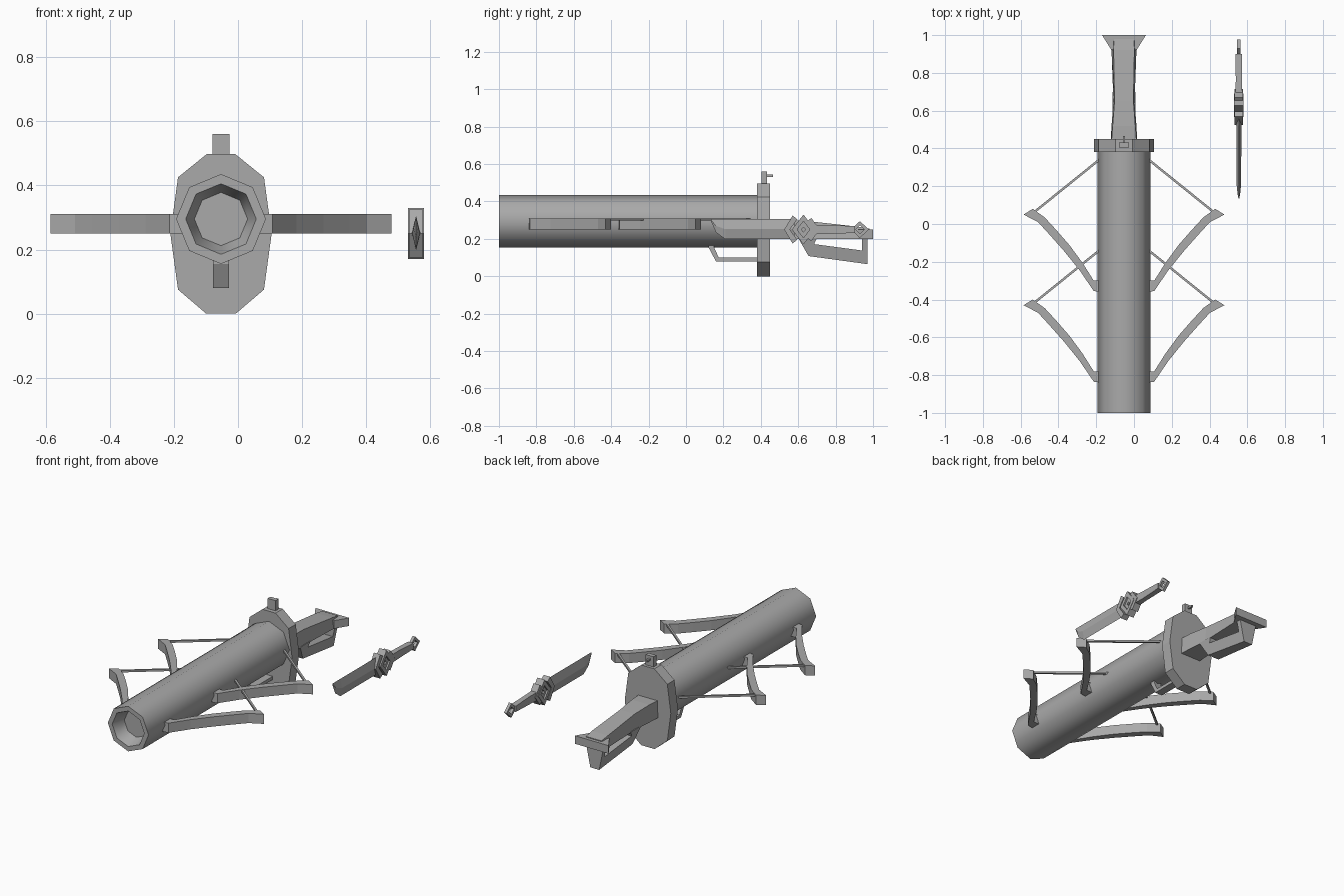
import bpy, bmesh, math
from mathutils import Vector

if "Cube" in bpy.data.objects:
    bpy.data.objects.remove(bpy.data.objects["Cube"])

CX, CZ = -0.053, 0.295          # barrel axis
KX, KZ = 0.555, 0.25            # knife axis

grey = bpy.data.materials.new("gunmetal grey")
grey.diffuse_color = (0.4, 0.4, 0.4, 1)
grey.use_nodes = True
grey.node_tree.nodes["Principled BSDF"].inputs["Base Color"].default_value = grey.diffuse_color


def finish(name, bm):
    bmesh.ops.recalc_face_normals(bm, faces=bm.faces[:])
    me = bpy.data.meshes.new(name)
    bm.to_mesh(me)
    bm.free()
    me.materials.append(grey)
    ob = bpy.data.objects.new(name, me)
    bpy.context.collection.objects.link(ob)
    return ob


def loft(name, rings):
    """Skin a list of equal-length point rings and cap both ends."""
    bm = bmesh.new()
    rows = [[bm.verts.new(p) for p in r] for r in rings]
    n = len(rows[0])
    for a, b in zip(rows, rows[1:]):
        for i in range(n):
            j = (i + 1) % n
            bm.faces.new((a[i], a[j], b[j], b[i]))
    bm.faces.new(rows[0])
    bm.faces.new(rows[-1])
    return finish(name, bm)


def side_plate(name, pts, x0, x1):
    return loft(name, [[(x, y, z) for y, z in pts] for x in (x0, x1)])


def box(name, x0, x1, y0, y1, z0, z1):
    return side_plate(name, [(y0, z0), (y1, z0), (y1, z1), (y0, z1)], x0, x1)


def diamond_ring(name, y, z, ry, rz, hole, x, hx):
    """Hollow diamond frame seen from the side."""
    bm = bmesh.new()
    d = [(1, 0), (0, 1), (-1, 0), (0, -1)]
    def ring(px, s):
        return [bm.verts.new((px, y + a * ry * s, z + b * rz * s)) for a, b in d]
    loops = [ring(x - hx, 1), ring(x + hx, 1), ring(x + hx, hole), ring(x - hx, hole)]
    for k in range(4):
        a, b = loops[k], loops[(k + 1) % 4]
        for i in range(4):
            j = (i + 1) % 4
            bm.faces.new((a[i], a[j], b[j], b[i]))
    return finish(name, bm)


# Eight-sided barrel with a shallow tapered muzzle recess
def octagon(r, y):
    return [(CX + r * math.sin(i * math.pi / 4), y, CZ + r * math.cos(i * math.pi / 4))
            for i in range(8)]


barrel = loft("barrel", [octagon(0.14, 0.40), octagon(0.14, -1.0),
                         octagon(0.11, -1.0), octagon(0.083, -0.92)])
barrel.select_set(True)
bpy.context.view_layer.objects.active = barrel
bpy.ops.object.shade_smooth_by_angle(angle=math.radians(50))
barrel.select_set(False)

# Breech flange
half = [(0.045, 0.497), (0.134, 0.425), (0.158, 0.25), (0.134, 0.075), (0.046, 0.0)]
outline = half + [(-x, z) for x, z in reversed(half)]
loft("breech_flange", [[(CX + x, y, z) for x, z in outline] for y in (0.38, 0.45)])

# Rear sight block and pin
box("sight_block", CX - 0.027, CX + 0.027, 0.405, 0.432, 0.49, 0.56)
box("sight_pin", CX - 0.006, CX + 0.006, 0.43, 0.465, 0.532, 0.544)

# Carry handle under the barrel
side_plate("under_handle", [(0.12, 0.18), (0.12, 0.155), (0.16, 0.08), (0.39, 0.08),
                            (0.39, 0.10), (0.175, 0.10), (0.15, 0.155), (0.15, 0.18)],
           CX - 0.025, CX + 0.025)

# Two pairs of bow arms with their strings
ARM = [(0.12, 0.0), (0.16, 0.005), (0.235, 0.115), (0.32, 0.22), (0.40, 0.31),
       (0.455, 0.37), (0.532, 0.41), (0.483, 0.44), (0.42, 0.395), (0.36, 0.33),
       (0.29, 0.25), (0.22, 0.155), (0.16, 0.06), (0.12, 0.06)]
for place, y0 in (("front", -0.84), ("rear", -0.36)):
    for side, s in (("right", 1), ("left", -1)):
        loft(f"{place}_{side}_bow_arm",
             [[(CX + s * x, y0 + y, z) for x, y in ARM] for z in (0.25, 0.31)])
        a, b = Vector((0.485, 0.415)), Vector((0.125, 0.705))
        n = (b - a).orthogonal().normalized() * 0.006
        quad = [a + n, b + n, b - n, a - n]
        loft(f"{place}_{side}_string",
             [[(CX + s * p.x, y0 + p.y, z) for p in quad] for z in (0.297, 0.309)])

# Shoulder stock: y, lower half width, upper half width, bottom, top
STOCK = [(0.44, 0.07, 0.066, 0.2, 0.305), (0.52, 0.066, 0.06, 0.2, 0.305),
         (0.65, 0.056, 0.05, 0.2, 0.295), (0.92, 0.066, 0.055, 0.2, 0.265),
         (0.98, 0.06, 0.053, 0.2, 0.255)]
loft("stock", [[(CX - w, y, z0), (CX + w, y, z0), (CX + t, y, z1), (CX - t, y, z1)]
               for y, w, t, z0, z1 in STOCK])

# Flared butt plate
butt = [(-0.066, 0.92), (0.066, 0.92), (0.116, 1.0), (-0.116, 1.0)]
loft("butt_plate", [[(CX + x, y, z) for x, y in butt] for z in (0.2, 0.25)])

# Open grip frame below the stock, narrowing downward
GRIP = [(0.60, 0.205), (0.655, 0.108), (0.97, 0.065), (0.97, 0.205),
        (0.94, 0.205), (0.94, 0.138), (0.685, 0.172), (0.70, 0.205)]
loft("grip_frame", [[(CX + s * (0.03 + 0.03 * (z - 0.065) / 0.14), y, z) for y, z in GRIP]
                    for s in (-1, 1)])

# Knife blade: diamond section tapering to a raised tip (y, bottom, top, half width)
BLADE = [(0.135, 0.292, 0.305, 0.002), (0.16, 0.235, 0.305, 0.007),
         (0.21, 0.198, 0.305, 0.012), (0.58, 0.198, 0.305, 0.014)]
loft("knife_blade", [[(KX, y, z0), (KX + w, y, (z0 + z1) / 2), (KX, y, z1),
                      (KX - w, y, (z0 + z1) / 2)] for y, z0, z1, w in BLADE])

# Knife guard: central diamond frame between two chevrons
diamond_ring("guard_frame", 0.628, KZ, 0.062, 0.08, 0.55, KX, 0.025)
diamond_ring("guard_core", 0.628, KZ, 0.036, 0.045, 0.3, KX, 0.015)
for name, y, d, h in (("front_guard_chevron", 0.525, 1, 0.075),
                      ("rear_guard_chevron", 0.715, -1, 0.062)):
    side_plate(name, [(y, KZ), (y + d * 0.045, KZ + h), (y + d * 0.07, KZ + h - 0.02),
                      (y + d * 0.03, KZ), (y + d * 0.07, KZ - h + 0.02),
                      (y + d * 0.045, KZ - h)], KX - 0.022, KX + 0.022)

# Knife handle and pommel
HANDLE = [(0.66, 0.02, 0.026), (0.76, 0.016, 0.024), (0.90, 0.018, 0.018)]
loft("knife_handle", [[(KX - w, y, KZ - h), (KX + w, y, KZ - h),
                       (KX + w, y, KZ + h), (KX - w, y, KZ + h)] for y, w, h in HANDLE])
diamond_ring("knife_pommel", 0.93, KZ, 0.047, 0.045, 0.5, KX, 0.009)
